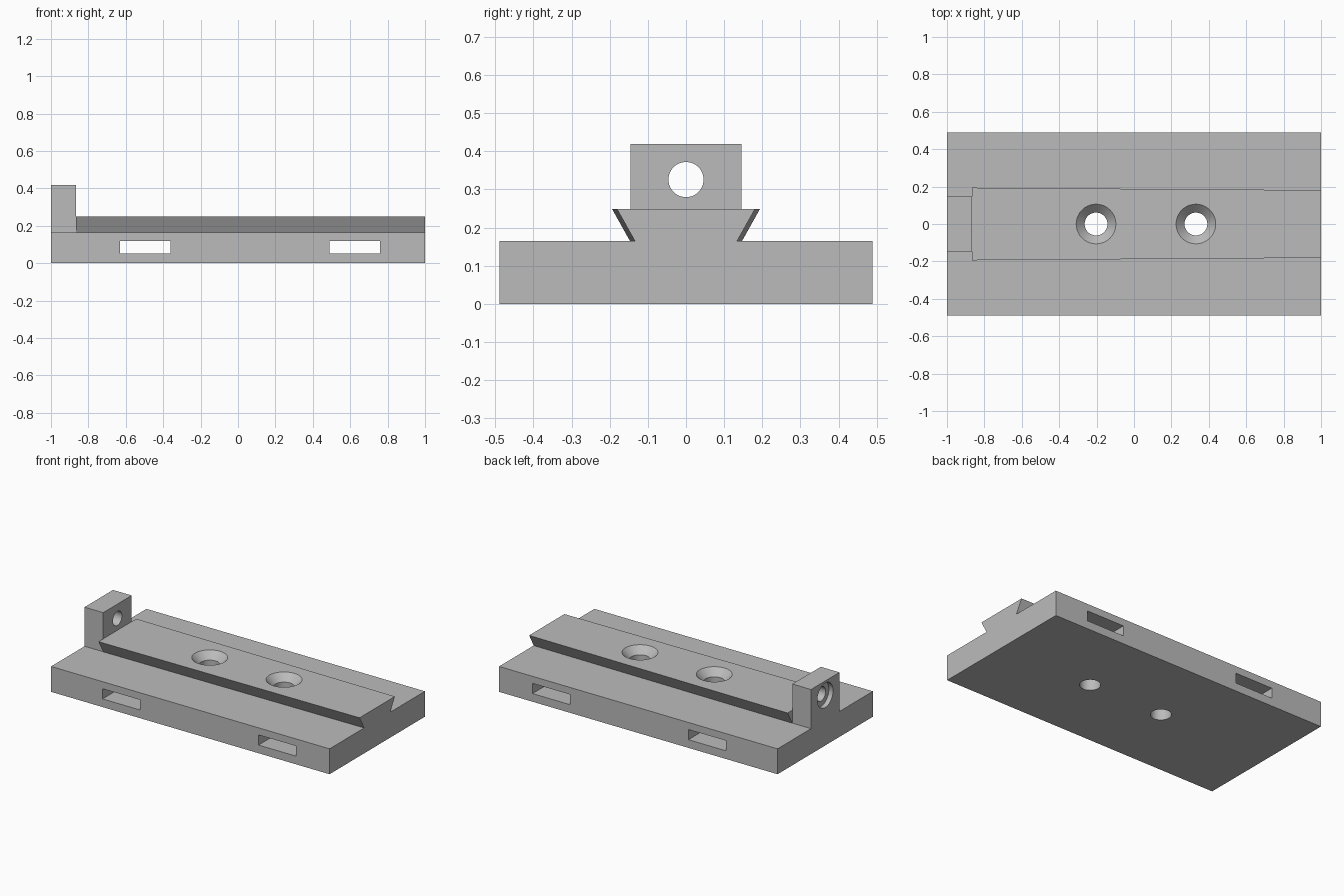
import bpy, bmesh
from math import radians
from mathutils import Matrix, Vector

if "Cube" in bpy.data.objects:
    bpy.data.objects.remove(bpy.data.objects["Cube"])

BASE_TOP, RAIL_TOP, POST_TOP = 0.165, 0.249, 0.419
HALF_Y, POST_X = 0.489, -0.866

grey = bpy.data.materials.new("light grey")
grey.use_nodes = True
colour = (0.5, 0.5, 0.5, 1)
grey.diffuse_color = colour
grey.node_tree.nodes["Principled BSDF"].inputs["Base Color"].default_value = colour


def finish(name, bm):
    bmesh.ops.recalc_face_normals(bm, faces=bm.faces)
    mesh = bpy.data.meshes.new(name)
    bm.to_mesh(mesh)
    bm.free()
    mesh.materials.append(grey)
    obj = bpy.data.objects.new(name, mesh)
    bpy.context.collection.objects.link(obj)
    return obj


def box(name, low, high):
    low, high = Vector(low), Vector(high)
    bm = bmesh.new()
    bmesh.ops.create_cube(bm, size=1, matrix=Matrix.Translation((low + high) / 2)
                          @ Matrix.Diagonal((*(high - low), 1)))
    return finish(name, bm)


def round_cutter(name, centre, r1, r2, depth, along_x=False):
    matrix = Matrix.Translation(centre)
    if along_x:
        matrix = matrix @ Matrix.Rotation(radians(90), 4, "Y")
    bm = bmesh.new()
    bmesh.ops.create_cone(bm, cap_ends=True, segments=64, radius1=r1, radius2=r2,
                          depth=depth, matrix=matrix)
    return finish(name, bm)


def combine(target, other, operation):
    mod = target.modifiers.new(other.name, "BOOLEAN")
    mod.operation, mod.solver, mod.object = operation, "EXACT", other
    bpy.context.view_layer.objects.active = target
    bpy.ops.object.modifier_apply(modifier=mod.name)
    bpy.data.objects.remove(other)


def dovetail_rail():
    # Undercut profile, slightly narrower towards the open end
    bm = bmesh.new()
    rings = []
    for x, top in ((POST_X, 0.194), (1, 0.181)):
        foot = top - 0.047
        side = [(foot, BASE_TOP - 0.04), (foot, BASE_TOP), (top, RAIL_TOP)]
        outline = side + [(-y, z) for y, z in reversed(side)]
        rings.append([bm.verts.new((x, y, z)) for y, z in outline])
    a, b = rings
    bm.faces.new(a)
    bm.faces.new(b)
    for i in range(len(a)):
        j = (i + 1) % len(a)
        bm.faces.new((a[i], a[j], b[j], b[i]))
    return finish("dovetail_rail", bm)


# Base, rail and end post joined into one solid
plate = box("dovetail_base_plate", (-1, -HALF_Y, 0), (1, HALF_Y, BASE_TOP))
combine(plate, dovetail_rail(), "UNION")
combine(plate, box("end_post", (-1, -0.146, 0.1), (POST_X, 0.146, POST_TOP)), "UNION")

# Strap slots through the base
for x in (-0.495, 0.625):
    combine(plate, box("slot_cutter", (x - 0.135, -0.6, 0.053), (x + 0.135, 0.6, 0.119)),
            "DIFFERENCE")

# Countersunk screw holes
for x in (-0.203, 0.331):
    combine(plate, round_cutter("screw_cutter", (x, 0, 0.1), 0.061, 0.061, 0.5), "DIFFERENCE")
    combine(plate, round_cutter("countersink_cutter", (x, 0, 0.23), 0.047, 0.127, 0.08),
            "DIFFERENCE")

# Post hole with a shallow recess on the outer face
combine(plate, round_cutter("post_hole_cutter", (-0.93, 0, 0.326), 0.046, 0.046, 0.3, True),
        "DIFFERENCE")
combine(plate, round_cutter("recess_cutter", (-1, 0, 0.326), 0.08, 0.08, 0.06, True),
        "DIFFERENCE")

bpy.ops.object.select_all(action="DESELECT")
plate.select_set(True)
bpy.context.view_layer.objects.active = plate
bpy.ops.object.shade_smooth_by_angle(angle=radians(30))
